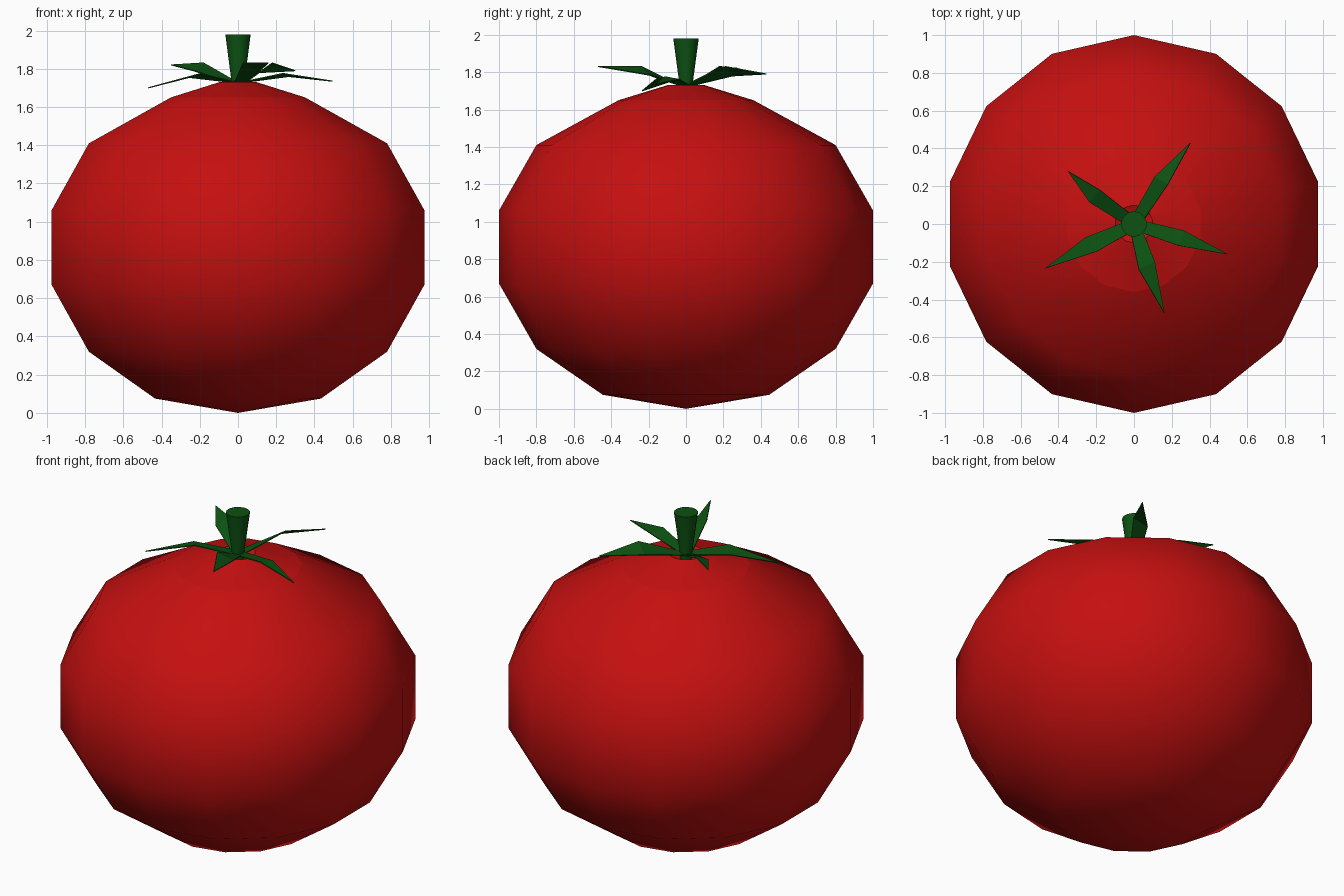
import bpy, bmesh, math
from mathutils import Vector

cube = bpy.data.objects.get("Cube")
if cube:
    bpy.data.objects.remove(cube, do_unlink=True)


def material(name, rgb):
    m = bpy.data.materials.new(name)
    m.use_nodes = True
    m.diffuse_color = (*rgb, 1)
    m.node_tree.nodes["Principled BSDF"].inputs["Base Color"].default_value = (*rgb, 1)
    return m


red = material("ripe red", (0.56, 0.005, 0.005))
green = material("stalk green", (0.004, 0.085, 0.006))


def finish(name, bm, mat, smooth=True):
    bmesh.ops.recalc_face_normals(bm, faces=bm.faces)
    mesh = bpy.data.meshes.new(name)
    for f in bm.faces:
        f.smooth = smooth
    bm.to_mesh(mesh)
    bm.free()
    mesh.materials.append(mat)
    obj = bpy.data.objects.new(name, mesh)
    bpy.context.collection.objects.link(obj)
    return obj


def lathe(name, profile, sides, mat, sharp_rings=()):
    """Turn (radius, height) points around z; radius 0 makes a pole."""
    bm = bmesh.new()
    rings = []
    for r, z in profile:
        count = sides if r > 0 else 1
        angles = [math.pi / 2 + math.tau * i / sides for i in range(count)]
        rings.append([bm.verts.new((r * math.cos(a), r * math.sin(a), z)) for a in angles])
    for low, high in zip(rings, rings[1:]):
        for i in range(sides):
            j = (i + 1) % sides
            corners = [low[i % len(low)], low[j % len(low)],
                       high[j % len(high)], high[i % len(high)]]
            bm.faces.new(list(dict.fromkeys(corners)))
    for k in sharp_rings:
        for i in range(sides):
            bm.edges.get((rings[k][i], rings[k][(i + 1) % sides])).smooth = False
    return finish(name, bm, mat)


# Fruit body with a small dimple under the stalk
lathe("fruit_body",
      [(0, 0), (0.445, 0.075), (0.8, 0.32), (1, 0.67), (1, 1.06),
       (0.8, 1.41), (0.36, 1.65), (0.1, 1.73), (0, 1.68)],
      14, red, sharp_rings=(6, 7))

# Flared stalk
lathe("stalk", [(0, 1.68), (0.034, 1.68), (0.036, 1.74), (0.068, 1.98), (0, 1.98)],
      14, green, sharp_rings=(1, 3))

# Sepals: clockwise shoulder, tip, anticlockwise shoulder
sepals = [
    ((0.18, 0.21, 1.83), (0.30, 0.43, 1.79), (0.11, 0.25, 1.78)),
    ((-0.18, 0.18, 1.83), (-0.35, 0.28, 1.82), (-0.235, 0.115, 1.79)),
    ((-0.255, -0.07, 1.755), (-0.47, -0.235, 1.70), (-0.195, -0.145, 1.775)),
    ((0.025, -0.24, 1.83), (0.16, -0.47, 1.83), (0.11, -0.2, 1.785)),
    ((0.235, -0.115, 1.775), (0.495, -0.16, 1.735), (0.265, -0.035, 1.76)),
]
for n, (right, tip, left) in enumerate(sepals, 1):
    out = Vector((tip[0], tip[1], 0)).normalized()
    side = Vector((out.y, -out.x, 0)) * 0.03
    root = out * 0.03 + Vector((0, 0, 1.73))
    bm = bmesh.new()
    a, b, c, d, e = [bm.verts.new(p) for p in (root + side, right, tip, left, root - side)]
    bm.faces.new((a, b, d, e))
    bm.faces.new((b, c, d))
    leaf = finish(f"sepal_{n}", bm, green, smooth=False)
    thick = leaf.modifiers.new("thickness", "SOLIDIFY")
    thick.thickness = 0.006
    thick.offset = 0
